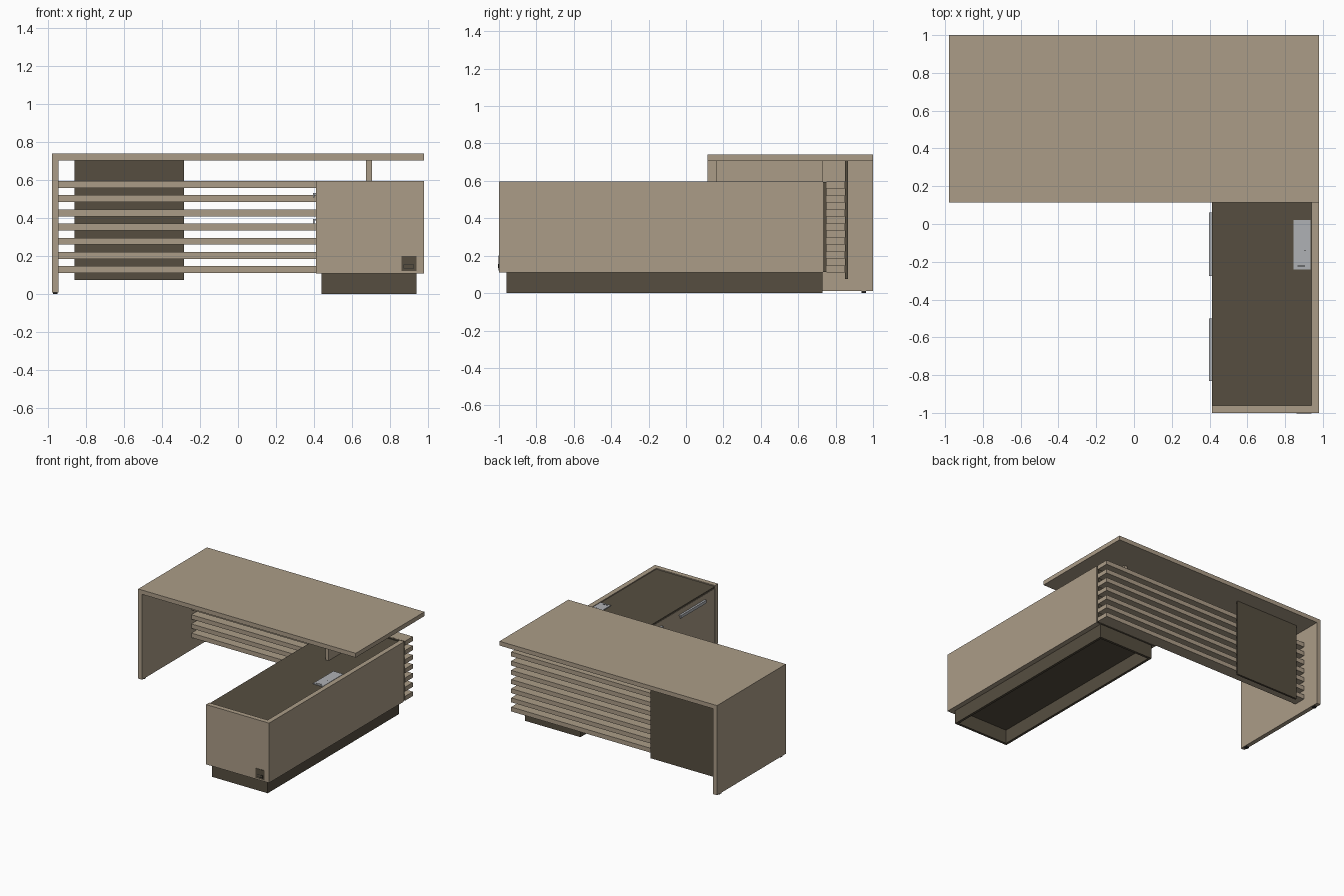
import bpy
import bmesh

cube = bpy.data.objects.get("Cube")
if cube:
    bpy.data.objects.remove(cube, do_unlink=True)


def make_material(name, r, g, b):
    mat = bpy.data.materials.new(name)
    mat.use_nodes = True
    mat.diffuse_color = (r, g, b, 1)
    mat.node_tree.nodes["Principled BSDF"].inputs["Base Color"].default_value = (r, g, b, 1)
    return mat


wood = make_material("light_wood", 0.41, 0.335, 0.245)
dark = make_material("dark_wood", 0.093, 0.076, 0.051)
metal = make_material("brushed_metal", 0.43, 0.44, 0.46)
black = make_material("black_plastic", 0.02, 0.02, 0.02)


def box(name, xs, ys, zs, mat):
    """Box given by its extent on each axis."""
    bm = bmesh.new()
    bmesh.ops.create_cube(bm, size=1)
    for v in bm.verts:
        for axis, (low, high) in enumerate((xs, ys, zs)):
            v.co[axis] = high if v.co[axis] > 0 else low
    mesh = bpy.data.meshes.new(name)
    bm.to_mesh(mesh)
    bm.free()
    mesh.materials.append(mat)
    obj = bpy.data.objects.new(name, mesh)
    bpy.context.collection.objects.link(obj)
    return obj


# Desk top, side panel and its feet
box("desk_top", (-0.98, 0.98), (0.115, 1), (0.705, 0.74), wood)
box("side_panel", (-0.98, -0.945), (0.115, 1), (0.01, 0.705), wood)
for i, y in enumerate((0.16, 0.95)):
    box(f"foot_{i + 1}", (-0.975, -0.95), (y - 0.012, y + 0.012), (0, 0.01), black)

# Slatted modesty screen with a dark backing panel
for i in range(7):
    z = 0.111 + i * 0.0748
    box(f"screen_slat_{i + 1}", (-0.945, 0.98), (0.75, 0.85), (z, z + 0.036), wood)
box("screen_panel", (-0.86, -0.285), (0.85, 0.866), (0.075, 0.705), dark)
box("slat_spacer", (0.41, 0.975), (0.732, 0.75), (0.112, 0.595), dark)

# Side cabinet: dark body wrapped by light outer panels
box("cabinet_body", (0.43, 0.94), (-0.96, 0.732), (0.112, 0.575), dark)
box("cabinet_top", (0.412, 0.94), (-0.96, 0.732), (0.575, 0.589), dark)
box("cabinet_side", (0.94, 0.98), (-1, 0.732), (0.11, 0.597), wood)
box("cabinet_end", (0.412, 0.94), (-1, -0.96), (0.11, 0.597), wood)
box("support_rail", (0.675, 0.705), (0.16, 0.73), (0.589, 0.705), wood)

# Door, drawers and fixed panel on the inner side
box("cabinet_door", (0.412, 0.43), (-0.957, -0.392), (0.112, 0.573), wood)
for i, zs in enumerate(((0.112, 0.29), (0.294, 0.43), (0.434, 0.573))):
    box(f"drawer_{i + 1}", (0.412, 0.43), (-0.388, 0.17), zs, wood)
box("inner_panel", (0.412, 0.43), (0.174, 0.732), (0.112, 0.573), wood)
for name, ys, z in (("door_handle", (-0.83, -0.5), 0.52),
                    ("upper_drawer_handle", (-0.275, 0.06), 0.52),
                    ("middle_drawer_handle", (-0.275, 0.06), 0.385)):
    box(name, (0.396, 0.403), ys, (z - 0.012, z + 0.012), metal)
    box(name + "_mount", (0.402, 0.413), ys, (z + 0.004, z + 0.012), metal)

# Recessed plinth, open underneath
for name, xs, ys in (("left", (0.44, 0.46), (-0.96, 0.73)),
                     ("right", (0.92, 0.94), (-0.96, 0.73)),
                     ("front", (0.46, 0.92), (-0.96, -0.94)),
                     ("back", (0.46, 0.92), (0.71, 0.73))):
    box(f"plinth_{name}", xs, ys, (0, 0.112), dark)

# Cable flap set in the cabinet top
box("cable_flap", (0.845, 0.935), (-0.24, 0.02), (0.588, 0.596), metal)
box("flap_slot", (0.865, 0.905), (-0.226, -0.22), (0.595, 0.597), black)
box("flap_button", (0.902, 0.908), (-0.143, -0.137), (0.595, 0.597), black)

# Access plate on the cabinet end, with an outlined opening
box("access_plate", (0.86, 0.94), (-1.003, -0.999), (0.122, 0.2), dark)
for name, xs, zs in (("lower", (0.872, 0.926), (0.134, 0.137)),
                     ("upper", (0.872, 0.926), (0.153, 0.156)),
                     ("left", (0.923, 0.926), (0.134, 0.156)),
                     ("right", (0.872, 0.875), (0.134, 0.156))):
    box(f"access_outline_{name}", xs, (-1.004, -1.002), zs, black)
